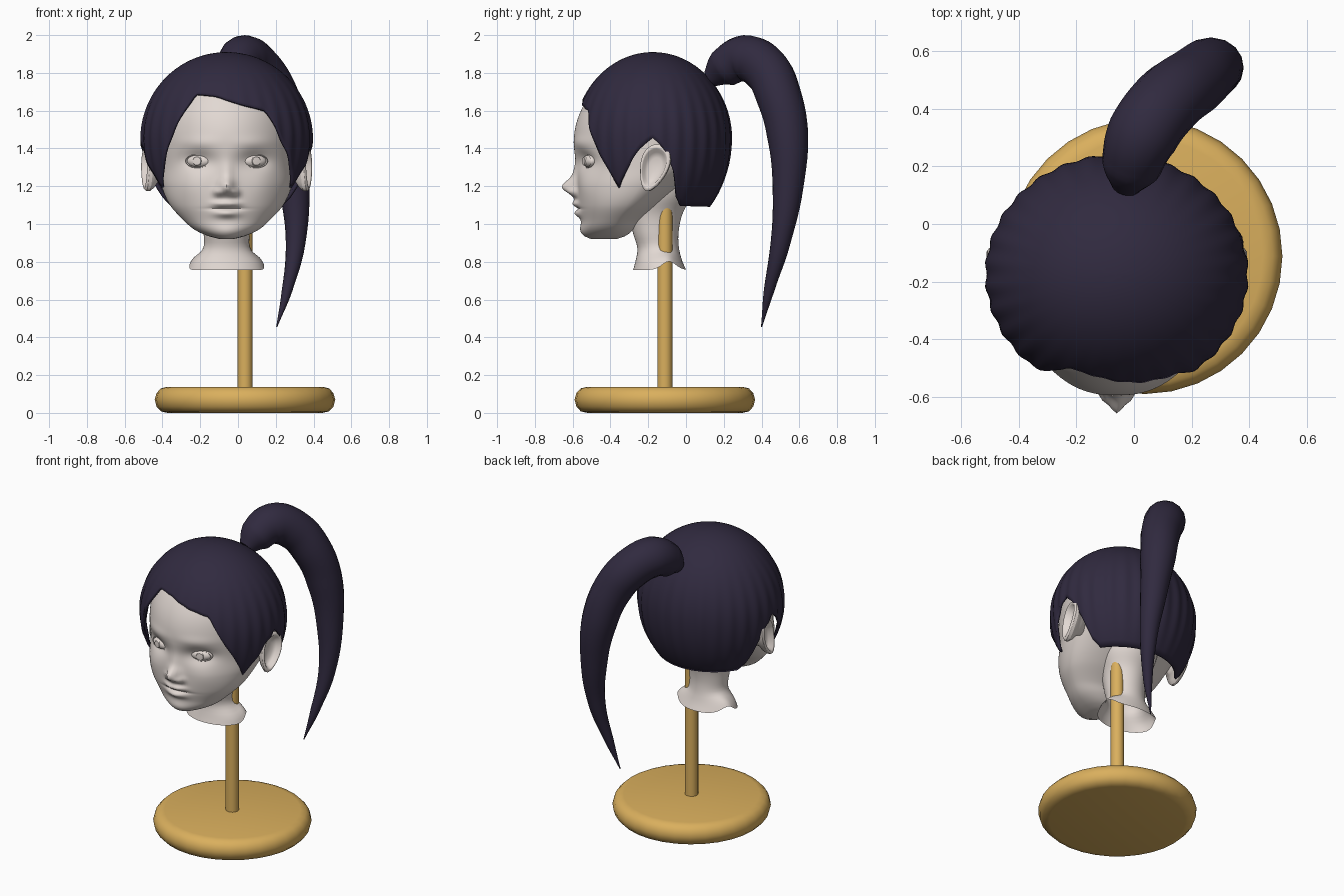
import bpy, bmesh
from math import sin, cos, pi, radians, acos, exp
from mathutils import Matrix

if "Cube" in bpy.data.objects:
    bpy.data.objects.remove(bpy.data.objects["Cube"])

CX = -0.06  # symmetry plane of the head


def material(name, rgb):
    m = bpy.data.materials.new(name)
    m.diffuse_color = (*rgb, 1)
    m.use_nodes = True
    m.node_tree.nodes["Principled BSDF"].inputs["Base Color"].default_value = m.diffuse_color
    return m


SKIN = material("skin", (0.76, 0.69, 0.65))
HAIR = material("hair", (0.030, 0.023, 0.050))
WOOD = material("wood", (0.70, 0.43, 0.11))


def finish(ob, mat, angle=40):
    ob.data.materials.append(mat)
    bpy.ops.object.select_all(action='DESELECT')
    bpy.context.view_layer.objects.active = ob
    ob.select_set(True)
    bpy.ops.object.shade_smooth_by_angle(angle=radians(angle))
    return ob


def skin(name, rings, mat, top=True, bottom=True, matrix=None, angle=40):
    """Bridge closed rings, listed from top to bottom."""
    bm = bmesh.new()
    vs = [[bm.verts.new(p) for p in ring] for ring in rings]
    n = len(vs[0])
    for a, b in zip(vs, vs[1:]):
        for i in range(n):
            j = (i + 1) % n
            bm.faces.new((a[i], b[i], b[j], a[j]))
    if top:
        bm.faces.new(vs[0])
    if bottom:
        bm.faces.new(vs[-1][::-1])
    if matrix:
        bm.transform(matrix)
        if matrix.determinant() < 0:
            bmesh.ops.reverse_faces(bm, faces=bm.faces)
    me = bpy.data.meshes.new(name)
    bm.to_mesh(me)
    bm.free()
    ob = bpy.data.objects.new(name, me)
    bpy.context.collection.objects.link(ob)
    return finish(ob, mat, angle)


def lathe(name, profile, mat, n=32, **kw):
    rings = [[(r * sin(2 * pi * i / n), -r * cos(2 * pi * i / n), z) for i in range(n)]
             for r, z in profile]
    return skin(name, rings, mat, **kw)


def spline(table, z):
    """Smooth interpolation of table rows over their first column."""
    k = 0
    while k < len(table) - 2 and z > table[k + 1][0]:
        k += 1
    p, q = table[k], table[k + 1]
    o, r = table[max(k - 1, 0)], table[min(k + 2, len(table) - 1)]
    h = q[0] - p[0]
    t = (z - p[0]) / h
    out = []
    for c in range(1, len(p)):
        m0 = (q[c] - o[c]) / (q[0] - o[0]) * h
        m1 = (r[c] - p[c]) / (r[0] - p[0]) * h
        out.append((2*t**3 - 3*t*t + 1) * p[c] + (t**3 - 2*t*t + t) * m0
                   + (3*t*t - 2*t**3) * q[c] + (t**3 - t*t) * m1)
    return out


def loft(table, rows, n, bump=None, mid=0.6):
    """Rings from (z, front y, back y, half width) stations."""
    rings = []
    z0, z1 = table[0][0], table[-1][0]
    for k in range(rows + 1):
        z = z1 + (z0 - z1) * k / rows
        yf, yb, hw = spline(table, z)
        ym = yf + (yb - yf) * mid
        ring = []
        for i in range(n):
            s, c = sin(2 * pi * i / n), cos(2 * pi * i / n)
            x, y = hw * s, ym - c * ((ym - yf) if c > 0 else (yb - ym))
            if bump and c > 0:
                y -= bump(x, z) * min(1, 2 * c)
            ring.append((CX + x, y, z))
        rings.append(ring)
    return rings


# Stand: rounded disc and pole
AXIS = Matrix.Translation((0.037, -0.112, 0))
lathe("stand_base", [(0.41, 0.138), (0.445, 0.13), (0.468, 0.105), (0.478, 0.07),
                     (0.468, 0.033), (0.445, 0.008), (0.41, 0)], WOOD, matrix=AXIS)
lathe("stand_pole", [(0.04, 1.12), (0.04, 0.13)], WOOD, n=20, matrix=AXIS)

# Head with face features added as soft bumps: (x, z, x spread, z spread, height)
FEATURES = [(0, 1.195, 0.038, 0.045, 0.075), (0, 1.27, 0.035, 0.06, 0.018),
            (0.045, 1.168, 0.022, 0.022, 0.03),
            (0.15, 1.335, 0.085, 0.05, -0.035), (0.15, 1.43, 0.11, 0.035, 0.008),
            (0.035, 1.107, 0.04, 0.016, 0.02), (0, 1.107, 0.03, 0.025, 0.015),
            (0, 1.055, 0.06, 0.02, 0.026), (0, 1.08, 0.09, 0.006, -0.012),
            (0, 0.96, 0.07, 0.03, 0.008), (0.2, 1.2, 0.09, 0.08, 0.012)]


def face(x, z):
    x = abs(x)
    return sum(h * exp(-((x - a) / sx) ** 2 - ((z - b) / sz) ** 2)
               for a, b, sx, sz, h in FEATURES)


HEAD = [(0.92, -0.50, -0.37, 0.035), (0.937, -0.535, -0.32, 0.10), (0.97, -0.553, -0.28, 0.17),
        (1.02, -0.557, -0.24, 0.228), (1.1, -0.573, -0.14, 0.30), (1.2, -0.578, -0.02, 0.345),
        (1.3, -0.578, 0.10, 0.365), (1.4, -0.592, 0.16, 0.375), (1.5, -0.588, 0.19, 0.38),
        (1.6, -0.556, 0.19, 0.37), (1.7, -0.495, 0.15, 0.325), (1.8, -0.40, 0.06, 0.23),
        (1.87, -0.26, -0.08, 0.10)]
skin("head", loft(HEAD, 130, 128, face), SKIN, angle=60)

# Neck, open below with an arched cut at the sides
NECK = [(0.757, -0.28, 0.0, 0.198), (0.8, -0.268, -0.02, 0.18), (0.87, -0.257, -0.037, 0.125),
        (0.95, -0.28, -0.04, 0.122), (1.05, -0.30, -0.02, 0.133), (1.15, -0.30, 0.03, 0.17),
        (1.25, -0.25, 0.05, 0.18)]
neck = skin("neck", loft(NECK, 24, 48, mid=0.5), SKIN, bottom=False)
for v in neck.data.vertices:
    if v.co.z < 0.87:
        arch = exp(-((v.co.y + 0.09) / 0.05) ** 2)
        v.co.z += 0.045 * arch * (0.87 - v.co.z) / 0.113

# Eyes and ears, mirrored about the head plane
EAR = [(0.02, 0.0), (0.45, 0.0), (0.68, 0.012), (0.8, 0.036), (0.9, 0.042), (1.0, 0.03),
       (1.0, 0.012), (0.85, -0.01), (0.6, -0.03), (0.5, -0.07)]
for side, label in ((-1, "left"), (1, "right")):
    place = Matrix.Translation((CX, 0, 0)) @ Matrix.Diagonal((side, 1, 1, 1))
    eye = (place @ Matrix.Translation((0.148, -0.512, 1.333)) @ Matrix.Rotation(radians(18), 4, 'Z')
           @ Matrix.Rotation(radians(90), 4, 'X'))
    ball = [(max(sin(a), 0.01), cos(a)) for a in (pi * k / 16 for k in range(17))]
    lathe(label + "_eyeball", ball, SKIN,
          matrix=eye @ Matrix.Diagonal((0.065, 0.034, 0.03, 1)))
    rim = [(1 + 0.1 * sin(a), 0.5 * cos(a)) for a in (2 * pi * k / 10 for k in range(11))]
    lathe(label + "_eyelid", rim, SKIN, top=False, bottom=False,
          matrix=eye @ Matrix.Diagonal((0.066, 0.035, 0.03, 1)))
    lathe(label + "_iris", [(0.01, 0.033), (0.022, 0.032), (0.027, 0.02)], SKIN,
          bottom=False, matrix=eye)
    ear = (place @ Matrix.Translation((0.395, -0.165, 1.295)) @ Matrix.Rotation(radians(-18), 4, 'X')
           @ Matrix.Rotation(radians(-14), 4, 'Z') @ Matrix.Rotation(radians(90), 4, 'Y'))
    ob = lathe(label + "_ear", EAR, SKIN, angle=70)
    for v in ob.data.vertices:  # narrow the lobe (local x points down)
        v.co.y *= 0.075 * (1 - 0.3 * v.co.x)
        v.co.x *= 0.128
    ob.data.transform(ear)
    if side < 0:
        ob.data.flip_normals()

# Hair cap: dome cut by a hem height given around the head (0 = front, 90 = right)
LOCK = [(60, 1.19), (80, 1.40), (90, 1.455), (98, 1.40), (106, 1.28), (112, 1.14),
        (118, 1.095), (180, 1.09)]
HEM = ([(-a, z) for a, z in LOCK[::-1]]
       + [(-48, 1.34), (-38, 1.51), (-25, 1.69), (-9, 1.68), (10, 1.635), (29, 1.60),
          (42, 1.42), (49, 1.34)] + LOCK)


def hem(deg):
    for (a, za), (b, zb) in zip(HEM, HEM[1:]):
        if a <= deg <= b:
            return za + (zb - za) * (deg - a) / (b - a)


COLS, ROWS = 180, 28
rings = []
for k in range(ROWS + 1):
    ring = []
    for i in range(COLS):
        deg = -180 + 360 * i / COLS
        h = hem(deg) - 1.455
        a = acos(h / (0.455 if h > 0 else 0.53)) * max(k, 0.1) / ROWS
        t = radians(deg)
        r = sin(a) * (1 + 0.009 * cos(30 * t) * sin(a) ** 6)
        z = 1.455 + cos(a) * (0.455 if cos(a) > 0 else 0.53)
        ring.append((CX + 0.455 * r * sin(t), -0.175 - 0.415 * r * cos(t), z))
    rings.append(ring)
cap = skin("hair_cap", rings, HAIR, bottom=False, angle=50)
mod = cap.modifiers.new("thickness", 'SOLIDIFY')
mod.thickness = 0.015
mod.offset = -1

# Ponytail: tapered sweep along a curved path (x, y, z, radius)
TAIL = [(-0.03, 0.13, 1.77, 0.05), (-0.01, 0.20, 1.825, 0.105), (0.03, 0.31, 1.875, 0.125),
        (0.11, 0.42, 1.82, 0.125), (0.20, 0.49, 1.68, 0.12), (0.26, 0.537, 1.48, 0.11),
        (0.298, 0.54, 1.2, 0.082), (0.305, 0.50, 0.9, 0.052), (0.26, 0.44, 0.65, 0.028),
        (0.205, 0.40, 0.455, 0.003)]
cu = bpy.data.curves.new("ponytail", 'CURVE')
cu.dimensions = '3D'
cu.bevel_depth = 1
cu.bevel_resolution = 6
cu.resolution_u = 6
cu.use_fill_caps = True
sp = cu.splines.new('BEZIER')
sp.bezier_points.add(len(TAIL) - 1)
for p, (x, y, z, r) in zip(sp.bezier_points, TAIL):
    p.co = (x, y, z)
    p.radius = r
    p.handle_left_type = p.handle_right_type = 'AUTO'
tail = bpy.data.objects.new("ponytail", cu)
bpy.context.collection.objects.link(tail)
bpy.ops.object.select_all(action='DESELECT')
bpy.context.view_layer.objects.active = tail
tail.select_set(True)
bpy.ops.object.convert(target='MESH')
finish(bpy.context.view_layer.objects.active, HAIR, 50)
